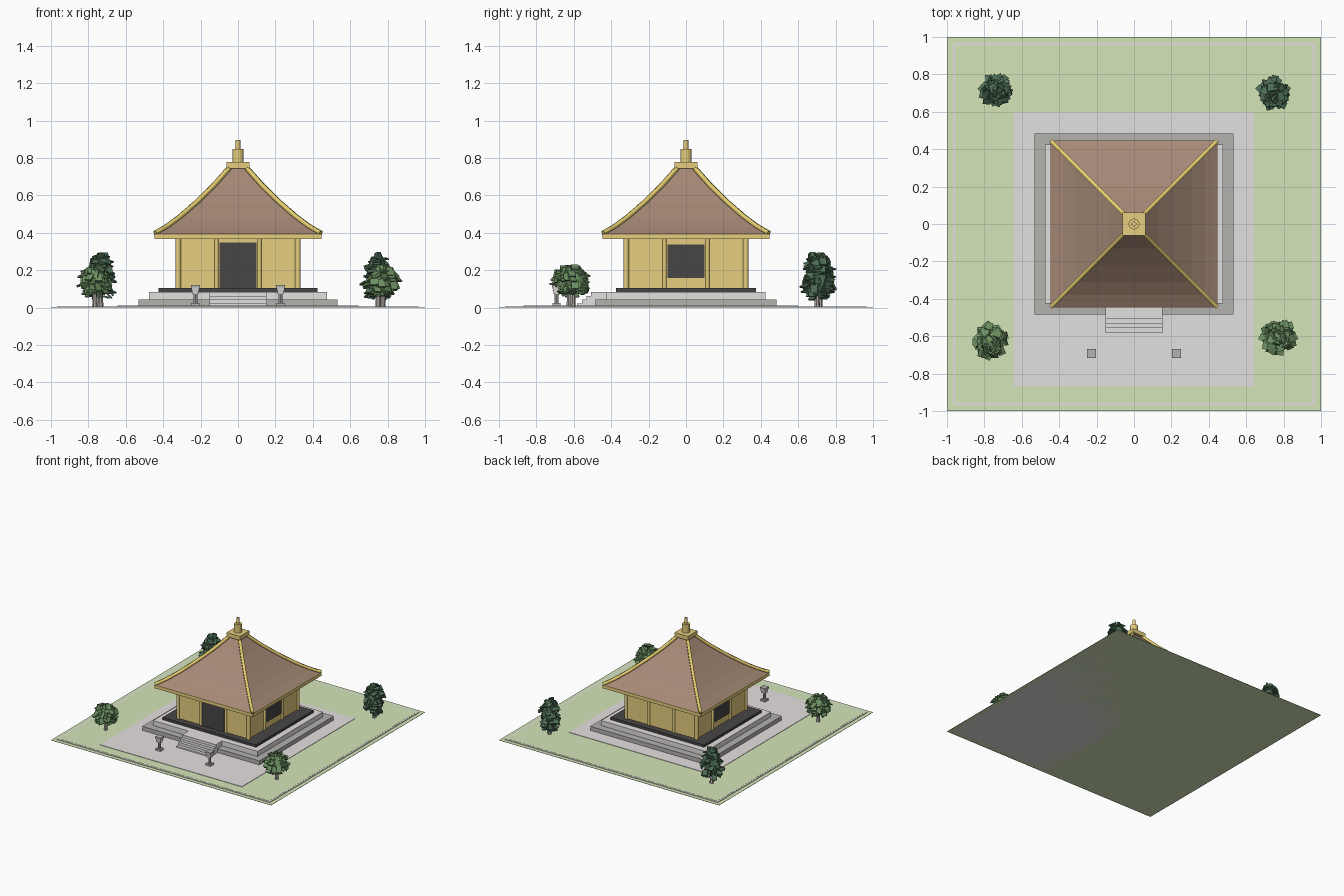
import bpy, bmesh, math, random
from mathutils import Vector, Matrix

cube = bpy.data.objects.get("Cube")
if cube:
    bpy.data.objects.remove(cube, do_unlink=True)
random.seed(4)


def material(name, code):
    # Hex display colour to linear
    rgb = [int(code[i:i + 2], 16) / 255 for i in (0, 2, 4)]
    col = [c / 12.92 if c < 0.04 else ((c + 0.055) / 1.055) ** 2.4 for c in rgb] + [1]
    m = bpy.data.materials.new(name)
    m.use_nodes = True
    m.diffuse_color = col
    m.node_tree.nodes["Principled BSDF"].inputs["Base Color"].default_value = col
    return m


GRASS = material("grass", "D3E6B8")
PALE = material("pale stone", "E4E1DF")
STONE = material("grey stone", "B5B2AF")
DARK = material("dark wood", "484547")
GOLD = material("golden timber", "E6CE7E")
RIDGE = material("bright gold ridge", "ECD474")
ROOF = material("brown roof", "A68976")
LEAF = material("light leaves", "6F9364")
PINE = material("dark leaves", "4E6E55")
TRUNK = material("grey bark", "ACA69F")


def finish(name, bm, mat):
    mesh = bpy.data.meshes.new(name)
    bm.to_mesh(mesh)
    bm.free()
    mesh.materials.append(mat)
    ob = bpy.data.objects.new(name, mesh)
    bpy.context.collection.objects.link(ob)
    return ob


def box(name, x, y, z, mat):
    # x, y, z are (low, high) pairs; a single number means +-that number
    spans = [s if isinstance(s, tuple) else (-s, s) for s in (x, y, z)]
    bm = bmesh.new()
    size = [b - a for a, b in spans] + [1]
    mid = Vector([(a + b) / 2 for a, b in spans])
    bmesh.ops.create_cube(bm, size=1, matrix=Matrix.Translation(mid) @ Matrix.Diagonal(size))
    return finish(name, bm, mat)


def cone(name, x, y, z0, z1, r0, r1, mat, sides=12, turn=0):
    bm = bmesh.new()
    place = Matrix.Translation((x, y, (z0 + z1) / 2)) @ Matrix.Rotation(turn, 4, "Z")
    bmesh.ops.create_cone(bm, cap_ends=True, segments=sides, radius1=r0, radius2=r1,
                          depth=z1 - z0, matrix=place)
    return finish(name, bm, mat)


# Layered ground: grass verge, stone curb slab, inner lawn, paving
box("grass_verge", 1, 1, (0, 0.002), GRASS)
box("curb_slab", 0.967, 0.967, (0, 0.006), PALE)
box("lawn", 0.955, 0.955, (0.004, 0.007), GRASS)
box("paving", 0.645, (-0.87, 0.6), (0.005, 0.01), PALE)

# Stepped platform and front stairs
box("platform_lower", 0.532, 0.483, (0.008, 0.043), STONE)
box("platform_upper", 0.475, 0.425, (0.043, 0.084), PALE)
box("platform_deck", 0.425, 0.373, (0.084, 0.104), DARK)
for i in range(4):
    box("stair_step", 0.153, (-0.582 + i * 0.025, -0.42),
        (max(0.008, 0.021 * i), 0.021 * (i + 1)), PALE)

# Hall walls, door, windows and posts
box("walls", 0.32, 0.32, (0.1, 0.37), GOLD)
box("front_door", 0.1, (-0.326, -0.318), (0.104, 0.347), DARK)
for s in (-1, 1):
    box("side_window", tuple(sorted((s * 0.318, s * 0.326))), 0.1, (0.157, 0.338), DARK)
for turn in range(4):
    spin = Matrix.Rotation(turn * math.pi / 2, 3, "Z")
    for x, r in ((-0.32, 0.014), (-0.114, 0.011), (0.114, 0.011)):
        p = spin @ Vector((x, -0.32, 0))
        cone("wall_post", p.x, p.y, 0.1, 0.368, r, r, GOLD)

# Eaves and curved pyramid roof
box("eaves", 0.447, 0.447, (0.366, 0.393), GOLD)
profile = [(0.443, 0.394), (0.38, 0.43), (0.31, 0.482), (0.22, 0.56), (0.13, 0.648), (0.04, 0.75)]
bm = bmesh.new()
rings = [[bm.verts.new((r * a, r * b, z)) for a, b in ((-1, -1), (1, -1), (1, 1), (-1, 1))]
         for r, z in profile]
for low, high in zip(rings, rings[1:]):
    for i in range(4):
        j = (i + 1) % 4
        bm.faces.new((low[i], low[j], high[j], high[i]))
bm.faces.new(rings[-1])
finish("roof", bm, ROOF)

# Hip ridges, square bars with a flat top
for a, b in ((-1, -1), (1, -1), (1, 1), (-1, 1)):
    curve = bpy.data.curves.new("hip_ridge", "CURVE")
    curve.dimensions = "3D"
    curve.bevel_depth = 0.015
    curve.bevel_resolution = 0
    curve.use_fill_caps = True
    spline = curve.splines.new("POLY")
    spline.points.add(len(profile) - 1)
    for point, (r, z) in zip(spline.points, profile):
        point.co = (r * a, r * b, z + 0.004, 1)
        point.tilt = math.pi / 4
    curve.materials.append(RIDGE)
    ob = bpy.data.objects.new("hip_ridge", curve)
    bpy.context.collection.objects.link(ob)

# Finial
box("finial_base", 0.061, 0.061, (0.745, 0.779), GOLD)
cone("finial_drum", 0, 0, 0.779, 0.848, 0.029, 0.029, GOLD, 16)
cone("finial_tip", 0, 0, 0.848, 0.895, 0.013, 0.013, GOLD, 16)

# Stone lanterns
for x in (-0.228, 0.228):
    y, q = -0.692, math.pi / 4
    box("lantern_foot", (x - 0.022, x + 0.022), (y - 0.022, y + 0.022), (0.008, 0.024), STONE)
    cone("lantern_post", x, y, 0.02, 0.08, 0.011, 0.011, STONE, 8)
    cone("lantern_head", x, y, 0.074, 0.108, 0.022, 0.031, PALE, 4, q)
    box("lantern_cap", (x - 0.024, x + 0.024), (y - 0.024, y + 0.024), (0.108, 0.121), STONE)


def foliage(name, x, y, z0, z1, width, mat, count, taper):
    # Angular leaf plates scattered over a lumpy crown
    bm = bmesh.new()
    mid, half = (z0 + z1) / 2, (z1 - z0) / 2
    core = Matrix.Translation((x, y, mid)) @ Matrix.Diagonal((width * 0.68, width * 0.68, half * 0.85, 1))
    bmesh.ops.create_icosphere(bm, subdivisions=2, radius=1, matrix=core)
    for v in bm.verts:
        h = (v.co.z - mid) / half
        k = (1 - taper * h) * random.uniform(0.85, 1.12)
        v.co.x, v.co.y = x + (v.co.x - x) * k, y + (v.co.y - y) * k
    for _ in range(count):
        h = random.uniform(-0.9, 0.88)
        ang = random.uniform(0, math.tau)
        r = width * math.sqrt(1 - h * h) * (1 - taper * h) * random.uniform(0.6, 0.9)
        place = Matrix.Translation((x + r * math.cos(ang), y + r * math.sin(ang), mid + h * half))
        tilt = Matrix.Rotation(ang + random.uniform(-0.8, 0.8), 4, "Z")
        tilt = tilt @ Matrix.Rotation(random.uniform(0.1, 1.4), 4, "Y")
        flat = Matrix.Diagonal((0.046, 0.038, 0.009, 1))
        bmesh.ops.create_cube(bm, size=1, matrix=place @ tilt @ flat)
    finish(name, bm, mat)


# Corner trees: tall dark ones behind, low spreading ones in front
for x, y in ((-0.735, 0.715), (0.75, 0.7)):
    cone("tall_tree_trunk", x, y, 0.005, 0.09, 0.016, 0.012, TRUNK, 7)
    foliage("tall_tree_crown", x, y, 0.045, 0.293, 0.08, PINE, 80, 0.32)
for x, y in ((-0.765, -0.625), (0.775, -0.605)):
    cone("low_tree_trunk", x, y, 0.005, 0.1, 0.015, 0.011, TRUNK, 7)
    foliage("low_tree_crown", x, y, 0.064, 0.217, 0.095, LEAF, 70, 0.0)
